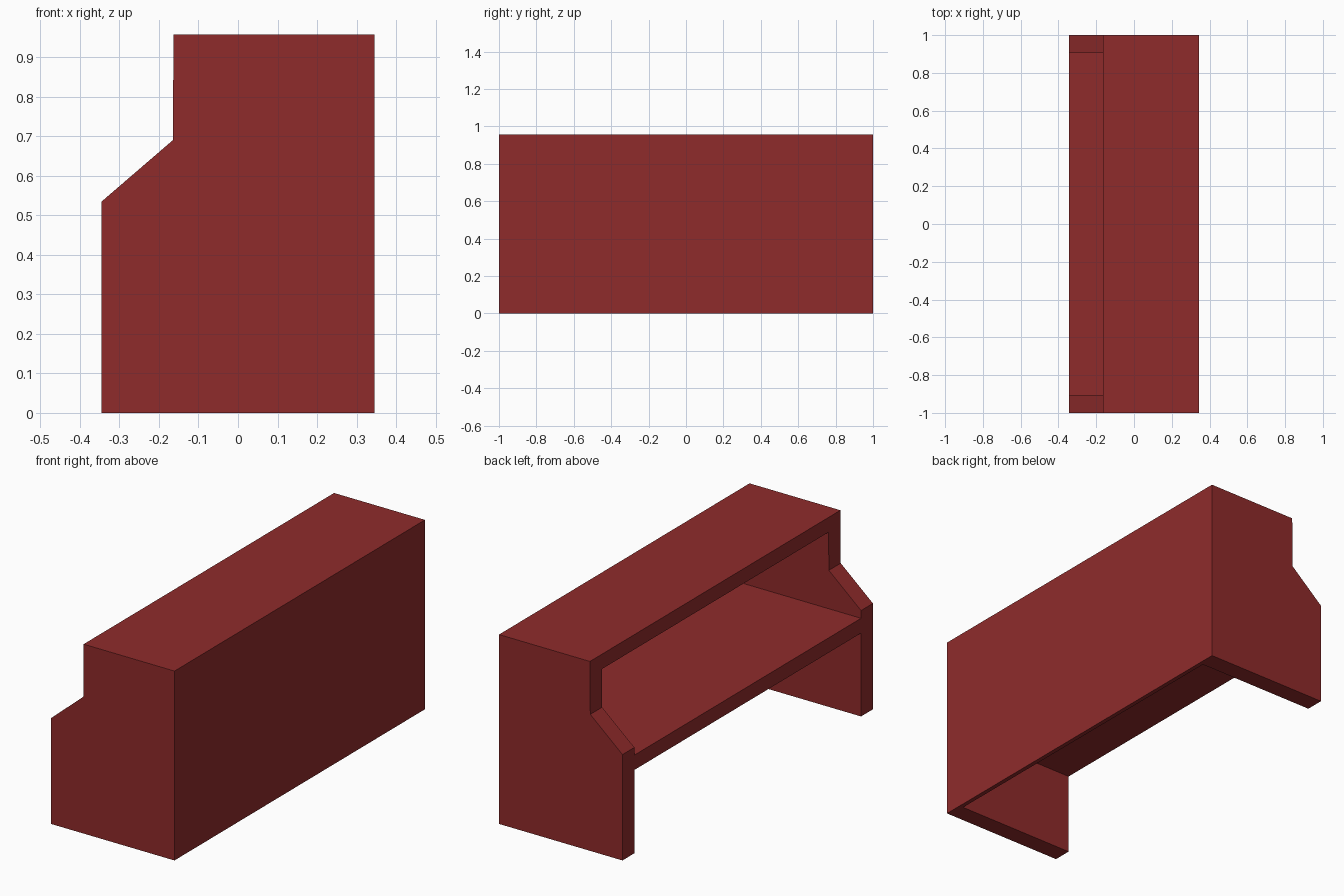
import bpy
import bmesh

if "Cube" in bpy.data.objects:
    bpy.data.objects.remove(bpy.data.objects["Cube"])

# One flat colour for the whole cabinet
red = bpy.data.materials.new("dark red")
red.diffuse_color = (0.275, 0.024, 0.024, 1.0)
red.use_nodes = True
red.node_tree.nodes["Principled BSDF"].inputs["Base Color"].default_value = red.diffuse_color

HALF_LEN, WALL = 1.0, 0.095      # half length, end panel thickness
FRONT, BACK, TOP = -0.345, 0.345, 0.957
INNER = HALF_LEN - WALL


def prism(name, profile, y0, y1):
    """Extrude an (x, z) profile from y0 to y1."""
    bm = bmesh.new()
    face = bm.faces.new([bm.verts.new((x, y0, z)) for x, z in profile])
    moved = bmesh.ops.extrude_face_region(bm, geom=[face])["geom"]
    verts = [v for v in moved if isinstance(v, bmesh.types.BMVert)]
    bmesh.ops.translate(bm, verts=verts, vec=(0, y1 - y0, 0))
    bmesh.ops.recalc_face_normals(bm, faces=bm.faces)
    mesh = bpy.data.meshes.new(name)
    bm.to_mesh(mesh)
    bm.free()
    mesh.materials.append(red)
    obj = bpy.data.objects.new(name, mesh)
    bpy.context.collection.objects.link(obj)
    return obj


def rect(x0, x1, z0, z1):
    return [(x0, z0), (x1, z0), (x1, z1), (x0, z1)]


# End panels with the stepped, sloping front
end_profile = [(FRONT, 0), (BACK, 0), (BACK, TOP),
               (-0.163, TOP), (-0.165, 0.69), (FRONT, 0.535)]
prism("left_end_panel", end_profile, -HALF_LEN, -INNER)
prism("right_end_panel", end_profile, INNER, HALF_LEN)

# Thin rear panel, top slab and counter shelf between the ends
prism("rear_panel", rect(BACK - 0.022, BACK, 0, TOP), -INNER, INNER)
prism("top_slab", rect(-0.163, BACK - 0.022, 0.882, TOP), -INNER, INNER)
prism("counter_shelf", rect(FRONT, BACK - 0.022, 0.421, 0.496), -INNER, INNER)
